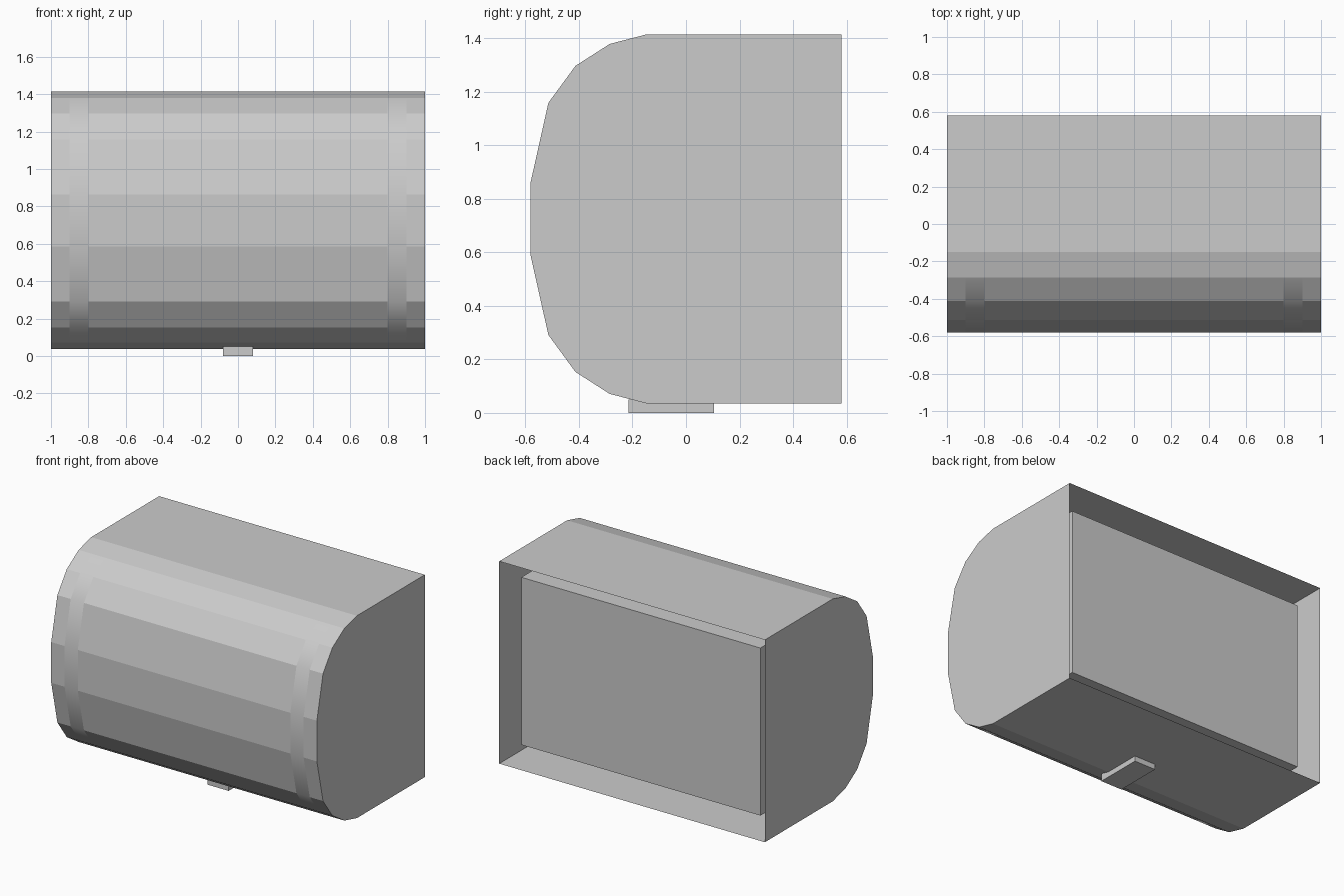
import bpy, bmesh

if "Cube" in bpy.data.objects:
    bpy.data.objects.remove(bpy.data.objects["Cube"])

grey = bpy.data.materials.new("light_grey")
grey.diffuse_color = (0.6, 0.6, 0.6, 1)
grey.use_nodes = True
grey.node_tree.nodes["Principled BSDF"].inputs["Base Color"].default_value = grey.diffuse_color

MID = 0.7245      # height of the case's mirror plane
BACK = 0.58


def make_object(name, bm):
    mesh = bpy.data.meshes.new(name)
    bm.to_mesh(mesh)
    bm.free()
    mesh.materials.append(grey)
    obj = bpy.data.objects.new(name, mesh)
    bpy.context.collection.objects.link(obj)
    return obj


def box(name, lo, hi):
    bm = bmesh.new()
    bmesh.ops.create_cube(bm, size=1)
    for v in bm.verts:
        v.co = [(a + b) / 2 + c * (b - a) for a, b, c in zip(lo, hi, v.co)]
    return make_object(name, bm)


# Case: thin shell with a rounded front and open back, profile in (y, z)
upper = [(BACK, 1.413), (-0.15, 1.413), (-0.285, 1.378),
         (-0.413, 1.296), (-0.514, 1.158), (-0.58, 0.863)]
profile = upper + [(y, 2 * MID - z) for y, z in reversed(upper)]
stations = [-1, -0.9, -0.8, 0.8, 0.9, 1]

bm = bmesh.new()
rings = [[bm.verts.new((x, y, z)) for y, z in profile] for x in stations]
for col in range(len(stations) - 1):
    for row in range(len(profile) - 1):
        a, b = rings[col], rings[col + 1]
        face = bm.faces.new((a[row], a[row + 1], b[row + 1], b[row]))
        # Two softly shaded bands wrap the curved front
        face.smooth = col in (1, 3) and 2 <= row <= len(profile) - 4
bm.faces.new(rings[0][::-1])
bm.faces.new(rings[-1])
bm.normal_update()
# Make the normals point outwards
for face in bm.faces:
    c = face.calc_center_median()
    c.z -= MID
    if face.normal.dot(c) < 0:
        face.normal_flip()
make_object("case_shell", bm)

# Inner block seen through the open back
box("inner_block", (-0.9, -0.40, MID - 0.57), (0.9, 0.485, MID + 0.57))

# Small tab under the case
box("bottom_tab", (-0.08, -0.215, 0), (0.08, 0.105, 0.05))
